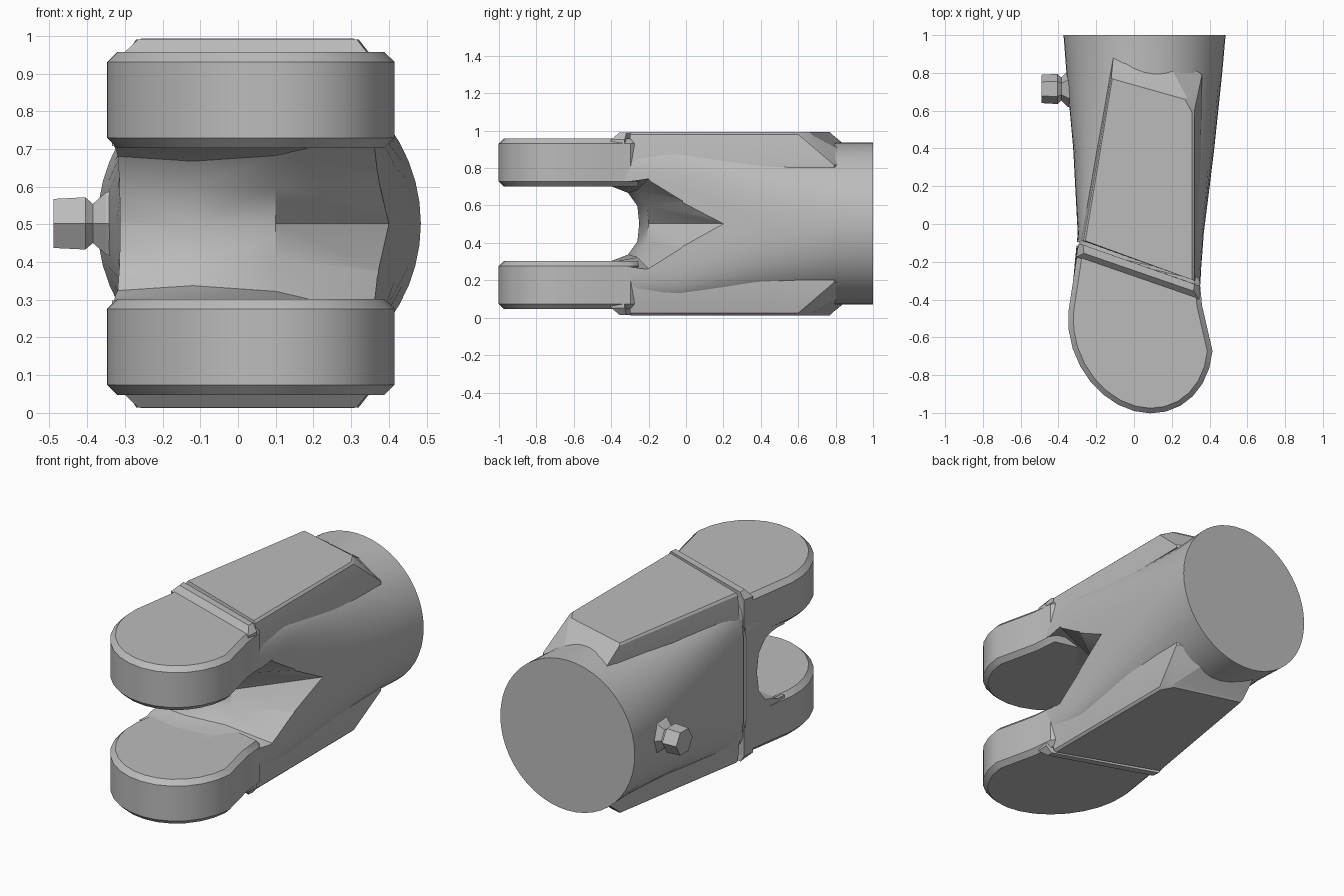
import bpy, bmesh, math

if "Cube" in bpy.data.objects:
    bpy.data.objects.remove(bpy.data.objects["Cube"])

MID = 0.5025          # height of the mirror plane

steel = bpy.data.materials.new("grey steel")
steel.use_nodes = True
steel.diffuse_color = (0.5, 0.5, 0.5, 1)
steel.node_tree.nodes["Principled BSDF"].inputs["Base Color"].default_value = (0.5, 0.5, 0.5, 1)


def loft(name, rings):
    """Skin a closed solid through rings of equal point count."""
    bm = bmesh.new()
    loops = [[bm.verts.new(p) for p in ring] for ring in rings]
    n = len(loops[0])
    for a, b in zip(loops, loops[1:]):
        for i in range(n):
            j = (i + 1) % n
            bm.faces.new((a[i], a[j], b[j], b[i]))
    bm.faces.new(loops[0])
    bm.faces.new(loops[-1])
    bmesh.ops.recalc_face_normals(bm, faces=bm.faces)
    mesh = bpy.data.meshes.new(name)
    bm.to_mesh(mesh)
    bm.free()
    mesh.materials.append(steel)
    obj = bpy.data.objects.new(name, mesh)
    bpy.context.collection.objects.link(obj)
    return obj


def make_active(obj):
    bpy.ops.object.select_all(action='DESELECT')
    bpy.context.view_layer.objects.active = obj
    obj.select_set(True)


def apply(obj, kind, **settings):
    make_active(obj)
    mod = obj.modifiers.new("step", kind)
    for key, value in settings.items():
        setattr(mod, key, value)
    bpy.ops.object.modifier_apply(modifier=mod.name)


def cut(obj, cutter):
    apply(obj, 'BOOLEAN', operation='DIFFERENCE', object=cutter, solver='EXACT')
    bpy.data.objects.remove(cutter)


def smooth(obj, angle=30):
    make_active(obj)
    bpy.ops.object.shade_smooth_by_angle(angle=math.radians(angle))


def flat_ring(outline, z):
    return [(x, y, z) for x, y in outline]


# Barrel: round at the back, squarer and narrower toward the fork
def section(y, left, right, half_height, power):
    ring = []
    for i in range(48):
        a = math.tau * i / 48
        c, s = math.cos(a), math.sin(a)
        x = math.copysign(abs(c) ** (2 / power), c)
        z = math.copysign(abs(s) ** (2 / power), s)
        ring.append(((left + right) / 2 + x * (right - left) / 2, y, MID + z * half_height))
    return ring


barrel = loft("barrel", [
    section(-0.42, -0.335, 0.345, 0.43, 7),
    section(-0.05, -0.298, 0.37, 0.445, 5),
    section(0.40, -0.322, 0.425, 0.435, 2.6),
    section(0.80, -0.358, 0.467, 0.433, 2),
    section(1.00, -0.373, 0.485, 0.433, 2)])


# Throat of the fork: rounded end wall, with a pointed cut on the left side
def throat(x, *wall):
    half = [(-1.2, -0.2), *wall]
    full = half + [(y, -z) for y, z in reversed(half) if z]
    return [(x, y, MID + z) for y, z in full]


slot = loft("throat_cutter", [
    throat(-0.5, (-0.34, -0.21), (-0.23, -0.19), (-0.17, -0.12), (-0.15, 0)),
    throat(-0.12, (-0.40, -0.2), (-0.31, -0.165), (-0.26, -0.095), (-0.25, 0)),
    throat(0.10, (-0.37, -0.2), (-0.26, -0.18), (-0.21, -0.095), (-0.20, 0)),
    throat(0.40, (-0.30, -0.235), (-0.19, -0.25), (0.0, -0.125), (0.2, 0)),
    throat(0.6, (-0.30, -0.25), (-0.15, -0.27), (0.2, -0.135), (0.46, 0))])
cut(barrel, slot)

# Groove on the right side, in line with the oblique groove of the pads
groove = [(-0.40, -0.080), (-0.288, -0.119), (-0.288, -0.099), (-0.40, -0.060)]
cut(barrel, loft("groove_cutter", [flat_ring(groove, z) for z in (-0.1, 1.1)]))
smooth(barrel)

# Fork prong outline: tilted half ellipse running back into the barrel
tilt = math.radians(-15)
prong = [(-0.295, -0.12)]
for i in range(15):
    a = math.pi + math.pi * i / 14
    u, v = 0.395 * math.cos(a), 0.435 * math.sin(a)
    prong.append((0.034 + u * math.cos(tilt) - v * math.sin(tilt) * 0.3,
                  -0.57 + u * math.sin(tilt) + v * math.cos(tilt)))
prong += [(0.36, -0.43), (0.345, -0.27)]

# Pads: raised flats above and below the barrel, with sloping rear ends
pad_base = [(-0.285, -0.085), (0.345, -0.305), (0.36, 0.79), (0.12, 0.97), (-0.10, 0.98)]
pad_top = [(-0.268, -0.09), (0.32, -0.30), (0.32, 0.60), (0.28, 0.67), (-0.12, 0.78)]

# Collars: oblique bands between the pads and the prongs
collar_base = [(-0.305, -0.175), (0.345, -0.40), (0.35, -0.328), (-0.295, -0.108)]
collar_top = [(-0.265, -0.155), (0.315, -0.355), (0.32, -0.318), (-0.27, -0.11)]

for side, word in ((1, "upper"), (-1, "lower")):
    def level(outline, height):
        return flat_ring(outline, MID + side * height)

    fork = loft(word + "_prong", [level(prong, 0.2), level(prong, 0.455)])
    apply(fork, 'BEVEL', width=0.027, segments=1, limit_method='ANGLE',
          angle_limit=math.radians(50))
    smooth(fork)

    pad = loft(word + "_pad", [level(pad_base, 0.30), level(pad_base, 0.315),
                               level(pad_top, 0.478), level(
                                   [(x * 0.96, y * 0.985) for x, y in pad_top], 0.490)])
    smooth(pad, 20)
    loft(word + "_collar", [level(collar_base, 0.27), level(collar_base, 0.45),
                            level(collar_top, 0.488)])


# Grease fitting on the right side of the barrel: flared base, neck and head
def hexagon(x, radius):
    return [(x, 0.715 + radius * math.cos(math.tau * i / 6),
             MID + radius * math.sin(math.tau * i / 6)) for i in range(6)]


loft("grease_fitting", [hexagon(x, r) for x, r in (
    (-0.30, 0.11), (-0.35, 0.095), (-0.385, 0.06), (-0.405, 0.08), (-0.49, 0.075))])
